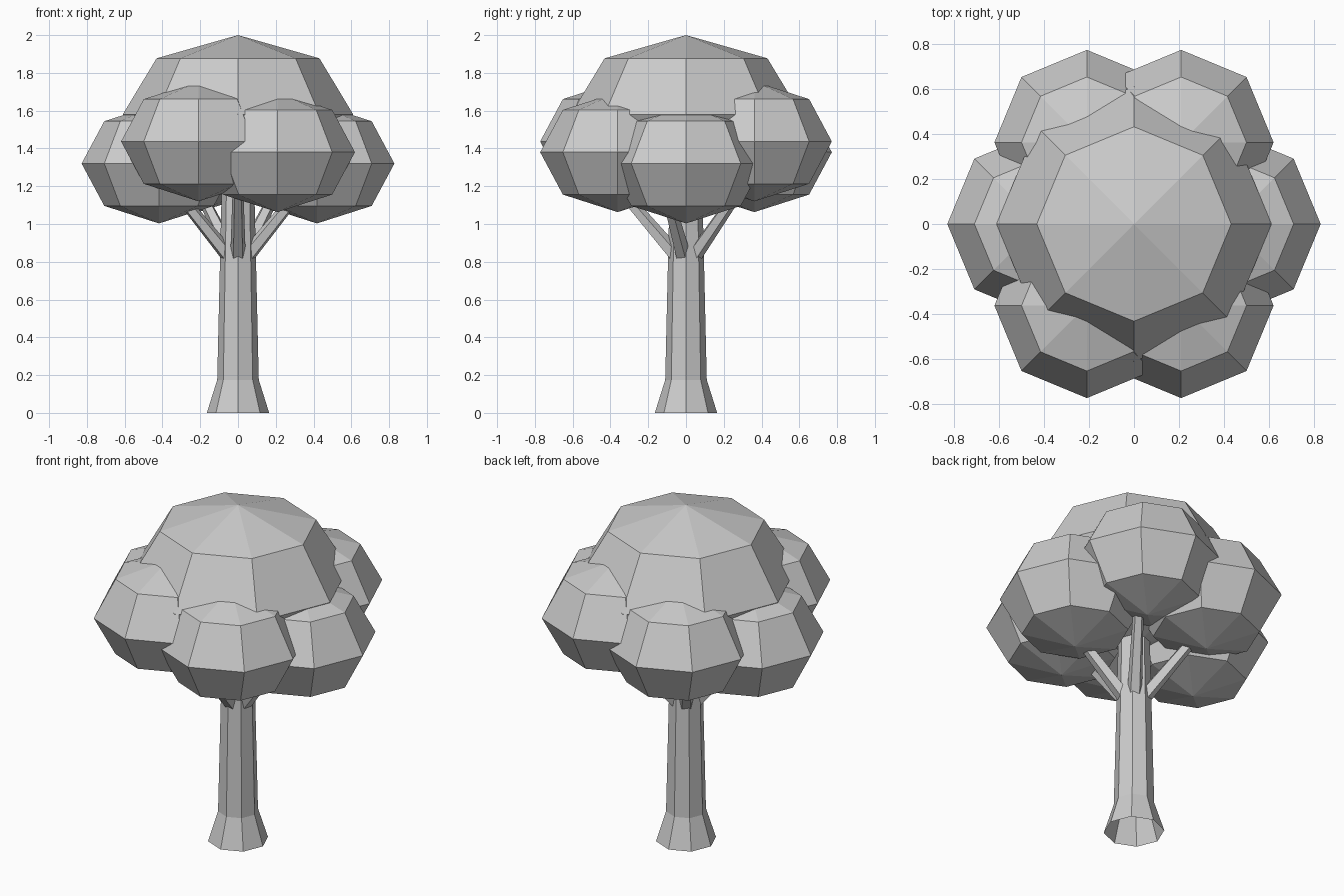
import bpy, bmesh
from math import cos, sin, pi, radians
from mathutils import Vector, Matrix

if "Cube" in bpy.data.objects:
    bpy.data.objects.remove(bpy.data.objects["Cube"])


def finish(bm, name):
    bmesh.ops.recalc_face_normals(bm, faces=bm.faces)
    me = bpy.data.meshes.new(name)
    bm.to_mesh(me)
    bm.free()
    ob = bpy.data.objects.new(name, me)
    bpy.context.collection.objects.link(ob)
    return ob


def clump(name, loc, r, h):
    # squashed low-poly sphere, 8 sides and 4 rings
    bm = bmesh.new()
    m = Matrix.Translation(loc) @ Matrix.Diagonal((r, r, h, 1))
    bmesh.ops.create_uvsphere(bm, u_segments=8, v_segments=4, radius=1, matrix=m)
    return finish(bm, name)


def branch(name, a, b, r1, r2):
    # tapered five-sided limb between two points
    a, b = Vector(a), Vector(b)
    d = b - a
    m = Matrix.Translation((a + b) / 2) @ d.to_track_quat('Z', 'Y').to_matrix().to_4x4()
    bm = bmesh.new()
    bmesh.ops.create_cone(bm, cap_ends=True, segments=5, radius1=r1, radius2=r2,
                          depth=d.length, matrix=m)
    return finish(bm, name)


# trunk: eight sides, flared foot, open underneath
bm = bmesh.new()
rings = [[bm.verts.new((r * cos(i * pi / 4), r * sin(i * pi / 4), z)) for i in range(8)]
         for r, z in ((0.165, 0), (0.11, 0.175), (0.085, 1.25))]
for lo, hi in zip(rings, rings[1:]):
    for i in range(8):
        j = (i + 1) % 8
        bm.faces.new((lo[i], lo[j], hi[j], hi[i]))
bm.faces.new(rings[-1])
finish(bm, "trunk")

# five branches fanning out of the trunk top
for i in range(5):
    t = radians(270 + 72 * i)
    branch(f"branch_{i + 1}", (0.06 * cos(t), 0.06 * sin(t), 0.84),
           (0.35 * cos(t), 0.35 * sin(t), 1.18), 0.042, 0.03)

# six outer leaf clumps at three alternating heights
for i in range(6):
    t = i * pi / 3
    z = (1.32, 1.437, 1.38)[i % 3]
    clump(f"leaf_clump_{i + 1}", (0.418 * cos(t), 0.418 * sin(t), z), 0.41, 0.317)

# large central crown
clump("leaf_crown", (0, 0, 1.58), 0.61, 0.42)
